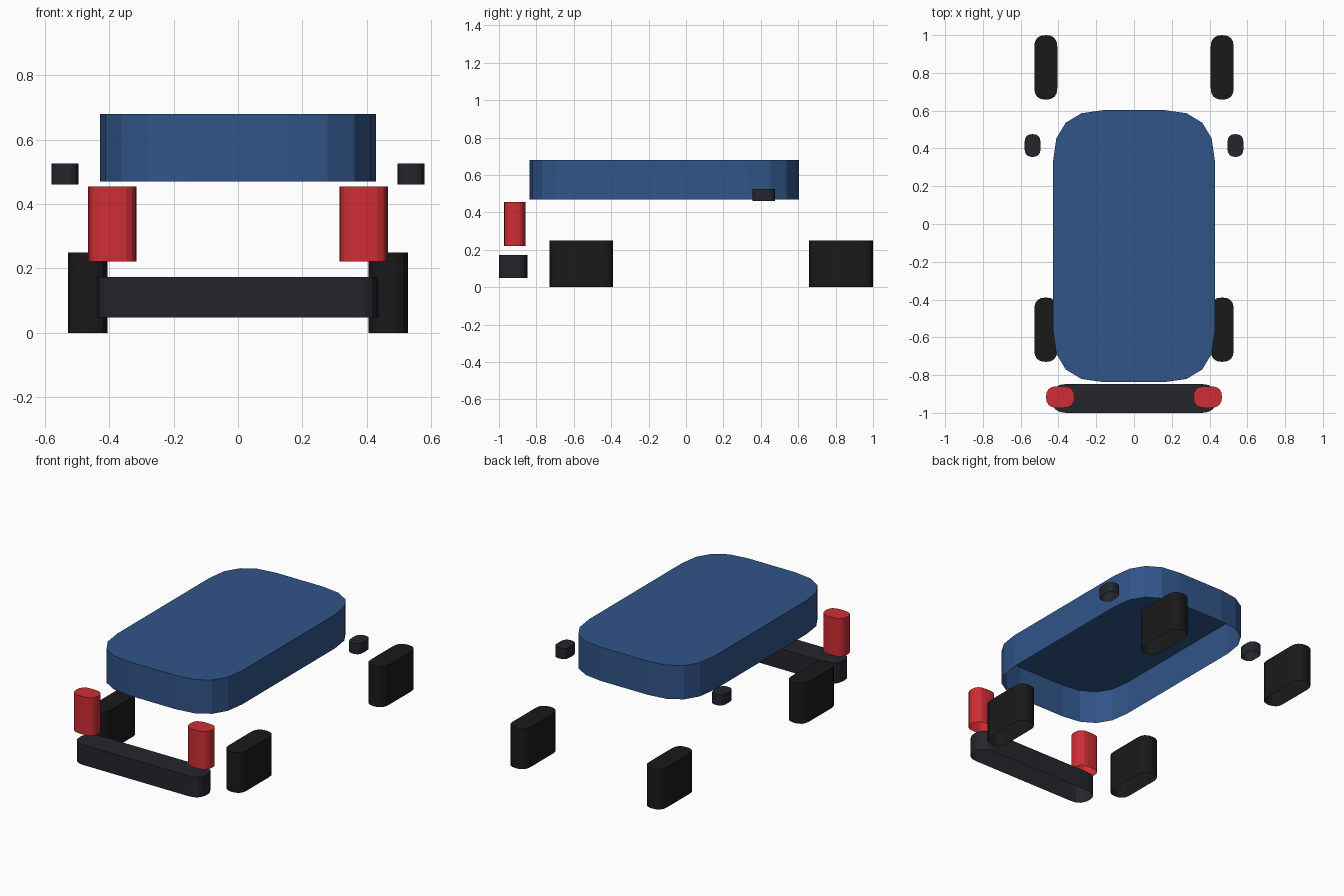
import bpy, bmesh
from mathutils import Vector

if "Cube" in bpy.data.objects:
    bpy.data.objects.remove(bpy.data.objects["Cube"])


def material(name, rgb):
    m = bpy.data.materials.new(name)
    m.diffuse_color = (*rgb, 1)
    m.use_nodes = True
    m.node_tree.nodes["Principled BSDF"].inputs["Base Color"].default_value = m.diffuse_color
    return m


BLUE = material("blue_paint", (0.03, 0.09, 0.25))
RED = material("red_lens", (0.62, 0.027, 0.035))
BLACK = material("tyre_rubber", (0.01, 0.01, 0.011))
DARK = material("dark_trim", (0.017, 0.019, 0.026))


def rounded_outline(x0, x1, y0, y1, r, steps=4):
    """Rectangle whose corners are quadratic curves, anticlockwise."""
    pts = []
    for cx, cy, a, b in ((x1, y0, (-r, 0), (0, r)), (x1, y1, (0, -r), (-r, 0)),
                         (x0, y1, (r, 0), (0, -r)), (x0, y0, (0, r), (r, 0))):
        c, a, b = Vector((cx, cy)), Vector(a), Vector(b)
        for i in range(steps + 1):
            t = i / steps
            pts.append(c + a * (1 - t) ** 2 + b * t ** 2)
    return pts


def shell(name, x, y, z, mat, r=None):
    """Rounded block with a top and walls, open underneath."""
    if r is None:
        r = min(x[1] - x[0], y[1] - y[0]) / 2
    bm = bmesh.new()
    top = bm.faces.new([bm.verts.new((p.x, p.y, z[1]))
                        for p in rounded_outline(*x, *y, r)])
    ext = bmesh.ops.extrude_edge_only(bm, edges=list(top.edges))
    for g in ext["geom"]:
        if isinstance(g, bmesh.types.BMVert):
            g.co.z = z[0]
    bmesh.ops.remove_doubles(bm, verts=bm.verts, dist=1e-5)
    bmesh.ops.recalc_face_normals(bm, faces=bm.faces)
    if max(bm.faces, key=lambda f: abs(f.normal.z)).normal.z < 0:
        bmesh.ops.reverse_faces(bm, faces=bm.faces)
    me = bpy.data.meshes.new(name)
    bm.to_mesh(me)
    bm.free()
    me.materials.append(mat)
    ob = bpy.data.objects.new(name, me)
    bpy.context.collection.objects.link(ob)


def pair(name, x, y, z, mat):
    shell(name + "_right", x, y, z, mat)
    shell(name + "_left", (-x[1], -x[0]), y, z, mat)


# cabin roof and bumper
shell("cabin", (-0.428, 0.428), (-0.837, 0.603), (0.47, 0.679), BLUE, 0.267)
shell("bumper", (-0.436, 0.436), (-1.0, -0.847), (0.048, 0.173), DARK)

# wheels, lights and mirrors, one on each side
pair("front_wheel", (0.406, 0.528), (-0.73, -0.389), (0, 0.249), BLACK)
pair("rear_wheel", (0.406, 0.528), (0.658, 1.0), (0, 0.249), BLACK)
pair("light", (0.315, 0.466), (-0.973, -0.859), (0.221, 0.455), RED)
pair("side_mirror", (0.495, 0.579), (0.355, 0.476), (0.46, 0.526), DARK)
